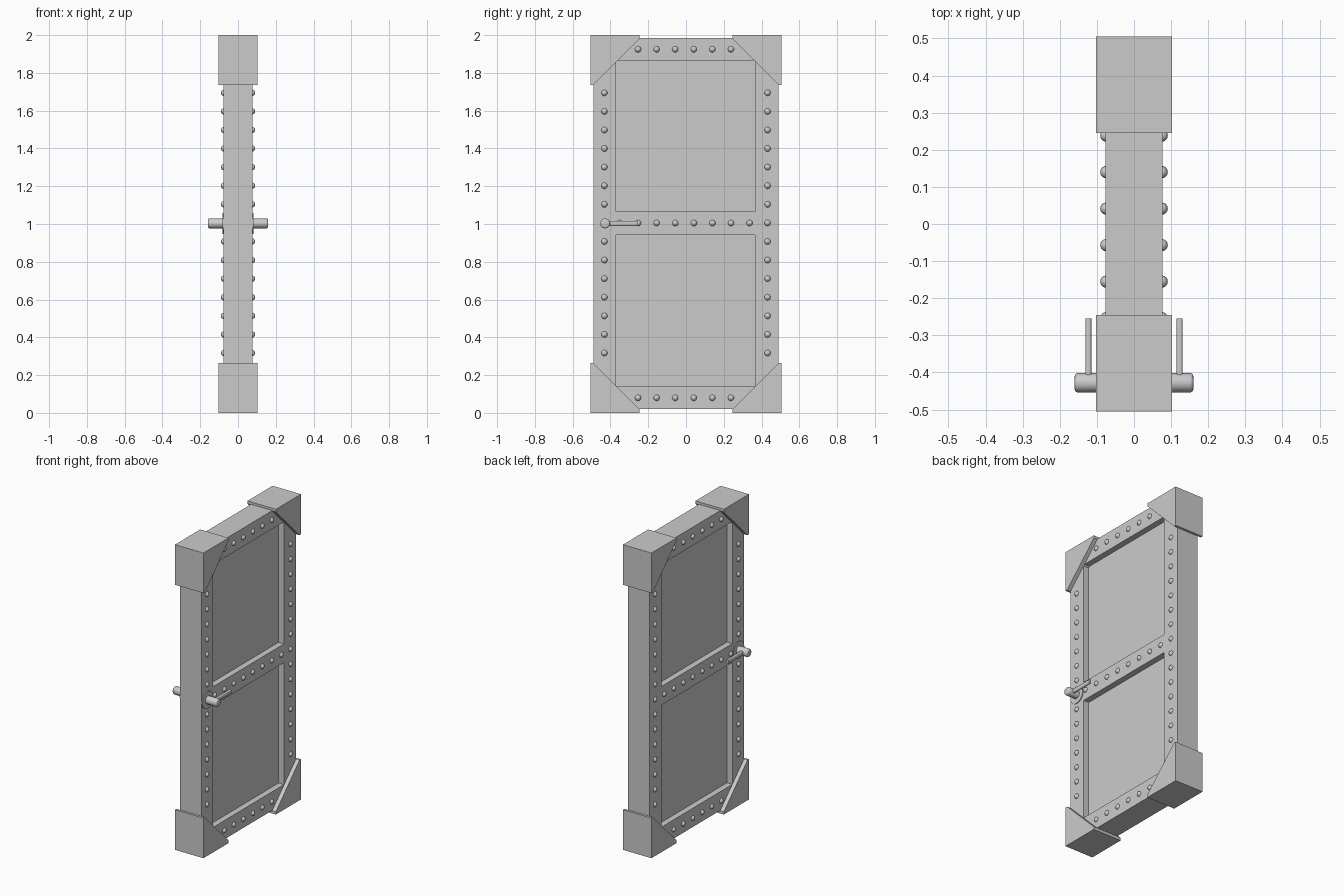
import bpy, bmesh, math
from mathutils import Matrix, Vector

cube = bpy.data.objects.get("Cube")
if cube:
    bpy.data.objects.remove(cube, do_unlink=True)

grey = bpy.data.materials.new("plain_grey")
grey.use_nodes = True
colour = (0.6, 0.6, 0.6, 1)
grey.diffuse_color = colour
grey.node_tree.nodes["Principled BSDF"].inputs["Base Color"].default_value = colour


def finish(name, bm, smooth=False):
    bmesh.ops.recalc_face_normals(bm, faces=bm.faces)
    mesh = bpy.data.meshes.new(name)
    bm.to_mesh(mesh)
    bm.free()
    mesh.materials.append(grey)
    obj = bpy.data.objects.new(name, mesh)
    bpy.context.collection.objects.link(obj)
    if smooth:
        bpy.ops.object.select_all(action="DESELECT")
        obj.select_set(True)
        bpy.context.view_layer.objects.active = obj
        bpy.ops.object.shade_smooth_by_angle(angle=math.radians(35))
    return obj


def add_box(bm, lo, hi):
    lo, hi = Vector(lo), Vector(hi)
    matrix = Matrix.Translation((lo + hi) / 2) @ Matrix.Diagonal((*(hi - lo), 1))
    bmesh.ops.create_cube(bm, size=1, matrix=matrix)


def add_rod(bm, centre, radius, length, axis, sides=24):
    turn = Matrix.Rotation(math.pi / 2, 4, "Y" if axis == "X" else "X")
    return bmesh.ops.create_cone(bm, cap_ends=True, segments=sides, radius1=radius, radius2=radius,
                                 depth=length, matrix=Matrix.Translation(centre) @ turn)["verts"]


# Door slab with two recessed panels on each face
HALF, SINK = 0.077, 0.038
ys = (-0.49, -0.37, 0.365, 0.49)
zs = (0.02, 0.143, 0.942, 1.065, 1.865, 1.985)
bm = bmesh.new()
grid = {(i, j): bm.verts.new((HALF, y, z)) for i, y in enumerate(ys) for j, z in enumerate(zs)}
panels = []
for i in range(len(ys) - 1):
    for j in range(len(zs) - 1):
        face = bm.faces.new([grid[i, j], grid[i + 1, j], grid[i + 1, j + 1], grid[i, j + 1]])
        if i == 1 and j in (1, 3):
            panels.append(face)
# Mirror the face and join the two around the rim
copy = bmesh.ops.duplicate(bm, geom=bm.verts[:] + bm.edges[:] + bm.faces[:])
panels += [copy["face_map"][f] for f in panels]
for v in (g for g in copy["geom"] if isinstance(g, bmesh.types.BMVert)):
    v.co.x = -HALF
rim = [e for e in bm.edges if e.is_boundary]
bmesh.ops.bridge_loops(bm, edges=rim)
for face in panels:
    side = 1 if face.calc_center_median().x > 0 else -1
    new = bmesh.ops.extrude_discrete_faces(bm, faces=[face])["faces"][0]
    for v in new.verts:
        v.co.x = side * SINK
finish("door_slab", bm)

# Corner guards with angled cheeks
profile = [(0.505, 0), (0.505, 0.263), (0.49, 0.263), (0.245, 0.018), (0.245, 0)]
for side, sy in (("front", -1), ("back", 1)):
    for level in ("bottom", "top"):
        bm = bmesh.new()
        points = [(-0.103, sy * y, z if level == "bottom" else 2 - z) for y, z in profile]
        face = bm.faces.new([bm.verts.new(p) for p in points])
        out = bmesh.ops.extrude_face_region(bm, geom=[face])["geom"]
        for v in (g for g in out if isinstance(g, bmesh.types.BMVert)):
            v.co.x = 0.103
        finish(f"{level}_{side}_corner_guard", bm)

# Rivets along the stiles and rails
STEP = 0.0984
spots = [(0.432, 0.317 + k * STEP) for k in range(15)]
spots += [(-0.432, 0.317 + k * STEP) for k in range(15) if k != 7]
spots += [(-0.254 + k * STEP, z) for k in range(6) for z in (0.08, 1.925)]
spots += [(-0.352 + k * STEP, 1.005) for k in range(8)]
for name, sx in (("left", 1), ("right", -1)):
    bm = bmesh.new()
    for y, z in spots:
        bmesh.ops.create_uvsphere(bm, u_segments=16, v_segments=10, radius=0.0165,
                                  matrix=Matrix.Translation((sx * 0.0745, y, z)))
    finish(f"{name}_rivets", bm, True)

# Handles: round backplate, stub with rounded end, and lever
for name, sx in (("left", 1), ("right", -1)):
    bm = bmesh.new()
    add_rod(bm, (sx * 0.078, -0.43, 1.003), 0.056, 0.009, "X", 32)
    finish(f"{name}_handle_backplate", bm, True)

    bm = bmesh.new()
    add_rod(bm, (sx * 0.11, -0.428, 1.003), 0.026, 0.1, "X")
    cap = [e for e in bm.edges if all(abs(v.co.x) > 0.15 for v in e.verts)]
    bmesh.ops.bevel(bm, geom=cap, offset=0.009, segments=3, profile=0.5, affect="EDGES")
    finish(f"{name}_handle_stub", bm, True)

    bm = bmesh.new()
    add_box(bm, (sx * 0.123 - 0.008, -0.425, 0.99), (sx * 0.123 + 0.008, -0.255, 1.017))
    lever_edges = [e for e in bm.edges if abs(e.verts[0].co.y - e.verts[1].co.y) > 0.1]
    bmesh.ops.bevel(bm, geom=lever_edges, offset=0.006, segments=3, profile=0.5, affect="EDGES")
    finish(f"{name}_handle_lever", bm, True)
